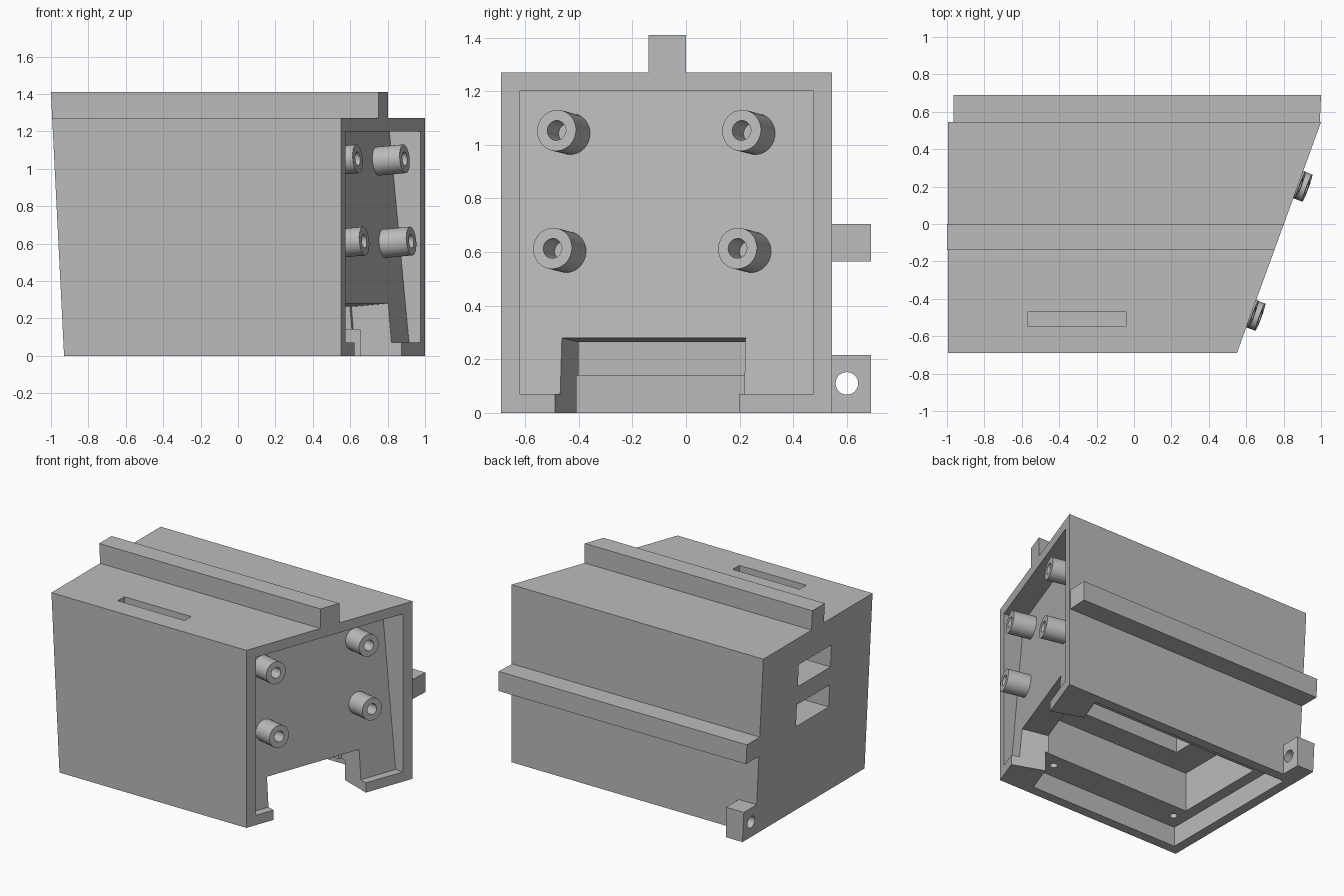
import bpy, bmesh, math
from mathutils import Matrix, Vector

if "Cube" in bpy.data.objects:
    bpy.data.objects.remove(bpy.data.objects["Cube"], do_unlink=True)

# One plain grey material
grey = bpy.data.materials.new("plain grey")
grey.use_nodes = True
grey.diffuse_color = (0.5, 0.5, 0.5, 1)
grey.node_tree.nodes["Principled BSDF"].inputs["Base Color"].default_value = (0.5, 0.5, 0.5, 1)

FRONT, BACK, WALL, TOP = -0.69, 0.545, 0.07, 1.27
SLOPE = 0.3644   # sideways slant of the open end
LEAN = 0.093     # backward lean of the mounting panel


def left(z, inset=0):
    """x of the leaning closed end."""
    return -0.93 - 0.05 * z + inset


def right(y, inset=0):
    """x of the slanted open end."""
    return 1 - (BACK - y) * SLOPE - inset


def finish(name, bm):
    bmesh.ops.recalc_face_normals(bm, faces=bm.faces)
    mesh = bpy.data.meshes.new(name)
    bm.to_mesh(mesh)
    bm.free()
    mesh.materials.append(grey)
    ob = bpy.data.objects.new(name, mesh)
    bpy.context.collection.objects.link(ob)
    return ob


def block(name, y, z, x_low, x_high):
    """Six-sided block whose ends follow x_low(y, z) and x_high(y, z)."""
    bm = bmesh.new()
    for f in (x_low, x_high):
        for b in z:
            for a in y:
                bm.verts.new((f(a, b), a, b))
    v = list(bm.verts)
    for q in ((0, 1, 3, 2), (4, 5, 7, 6), (0, 1, 5, 4), (2, 3, 7, 6), (0, 2, 6, 4), (1, 3, 7, 5)):
        bm.faces.new([v[i] for i in q])
    return finish(name, bm)


def cylinder(name, radius, length, matrix, sides=32):
    bm = bmesh.new()
    bmesh.ops.create_cone(bm, cap_ends=True, segments=sides, radius1=radius, radius2=radius,
                          depth=length, matrix=matrix)
    return finish(name, bm)


def cut(target, cutter):
    mod = target.modifiers.new("cut", 'BOOLEAN')
    mod.operation, mod.solver, mod.object = 'DIFFERENCE', 'EXACT', cutter
    bpy.context.view_layer.objects.active = target
    bpy.ops.object.modifier_apply(modifier=mod.name)
    bpy.data.objects.remove(cutter, do_unlink=True)


def smooth(ob):
    bpy.ops.object.select_all(action='DESELECT')
    ob.select_set(True)
    bpy.context.view_layer.objects.active = ob
    bpy.ops.object.shade_smooth_by_angle(angle=math.radians(30))


def fixed(value):
    return lambda y, z: value


def panel_x(y, z):
    return right(y, 0.06 + LEAN * (z - WALL))


# Mounting panel directions
normal = Vector((1, -SLOPE, LEAN)).normalized()
side = Vector((SLOPE, 1, 0)).normalized()
up = normal.cross(side)


def panel_frame(y, z):
    """Local axes: x along the panel, y up the panel, z out of it."""
    m = Matrix((side, up, normal)).transposed().to_4x4()
    m.translation = (panel_x(y, z), y, z)
    return m


# Main housing
body = block("housing", (FRONT, BACK), (0, TOP), lambda y, z: left(z), lambda y, z: right(y))

# Recessed leaning panel at the open end
cut(body, block("panel_cut", (FRONT + WALL, BACK - WALL), (WALL, TOP - WALL),
                panel_x, lambda y, z: right(y, -0.2)))

# Underside recess, base pocket and upper hollow
cut(body, block("recess_cut", (FRONT + WALL, BACK - WALL), (-0.1, 0.14),
                lambda y, z: left(0, WALL), lambda y, z: right(y, 0.25)))
cut(body, block("pocket_cut", (-0.41, 0.27), (0.1, 0.42),
                fixed(-0.78), lambda y, z: right(y, 0.27)))
cut(body, block("hollow_cut", (-0.24, 0.13), (0.4, 1.1),
                fixed(-0.56), lambda y, z: right(y, 0.4)))

# Cable notch through the foot of the panel
bm = bmesh.new()
bmesh.ops.create_cube(bm, size=1, matrix=panel_frame(-0.12, 0.28)
                      @ Matrix.Translation((0, -0.25, 0.05))
                      @ Matrix.Diagonal((0.73, 0.5, 0.52, 1)))
cut(body, finish("notch_cut", bm))

# Windows in the closed end
for low, high in ((0.62, 0.78), (0.91, 1.07)):
    cut(body, block("window_cut", (-0.24, 0.13), (low, high), fixed(-1.2), fixed(-0.5)))

# Slot in the top
cut(body, block("slot_cut", (-0.545, -0.47), (1.12, 1.4), fixed(-0.57), fixed(-0.04)))

# Screw holes in the underside ledge
for x in (-0.76, 0.25):
    cut(body, cylinder("screw_cut", 0.025, 0.2, Matrix.Translation((x, -0.51, 0.17)), 20))
smooth(body)

# Rails on top and back
block("top_rail", (-0.14, 0), (TOP - 0.02, 1.41), lambda y, z: left(z), lambda y, z: right(y))
block("back_rail", (BACK - 0.02, 0.69), (0.565, 0.705),
      lambda y, z: left(z), lambda y, z: right(min(y, BACK)))

# Pierced lug at the lower back corner
lug = block("hinge_lug", (BACK - 0.02, 0.69), (0, 0.215), lambda y, z: left(z), fixed(-0.8))
cut(lug, cylinder("lug_cut", 0.042, 0.6,
                  Matrix.Translation((-0.87, 0.6, 0.11)) @ Matrix.Rotation(math.pi / 2, 4, 'Y')))
smooth(lug)

# Four hollow mounting bosses
for row, z, ys in (("upper", 1.04, (-0.43, 0.26)), ("lower", 0.6, (-0.445, 0.245))):
    for place, y in zip(("front", "back"), ys):
        frame = panel_frame(y, z)
        boss = cylinder(row + "_" + place + "_boss", 0.077, 0.18,
                        frame @ Matrix.Translation((0, 0, 0.065)))
        cut(boss, cylinder("bore_cut", 0.037, 0.2, frame @ Matrix.Translation((0, 0, 0.13))))
        smooth(boss)
